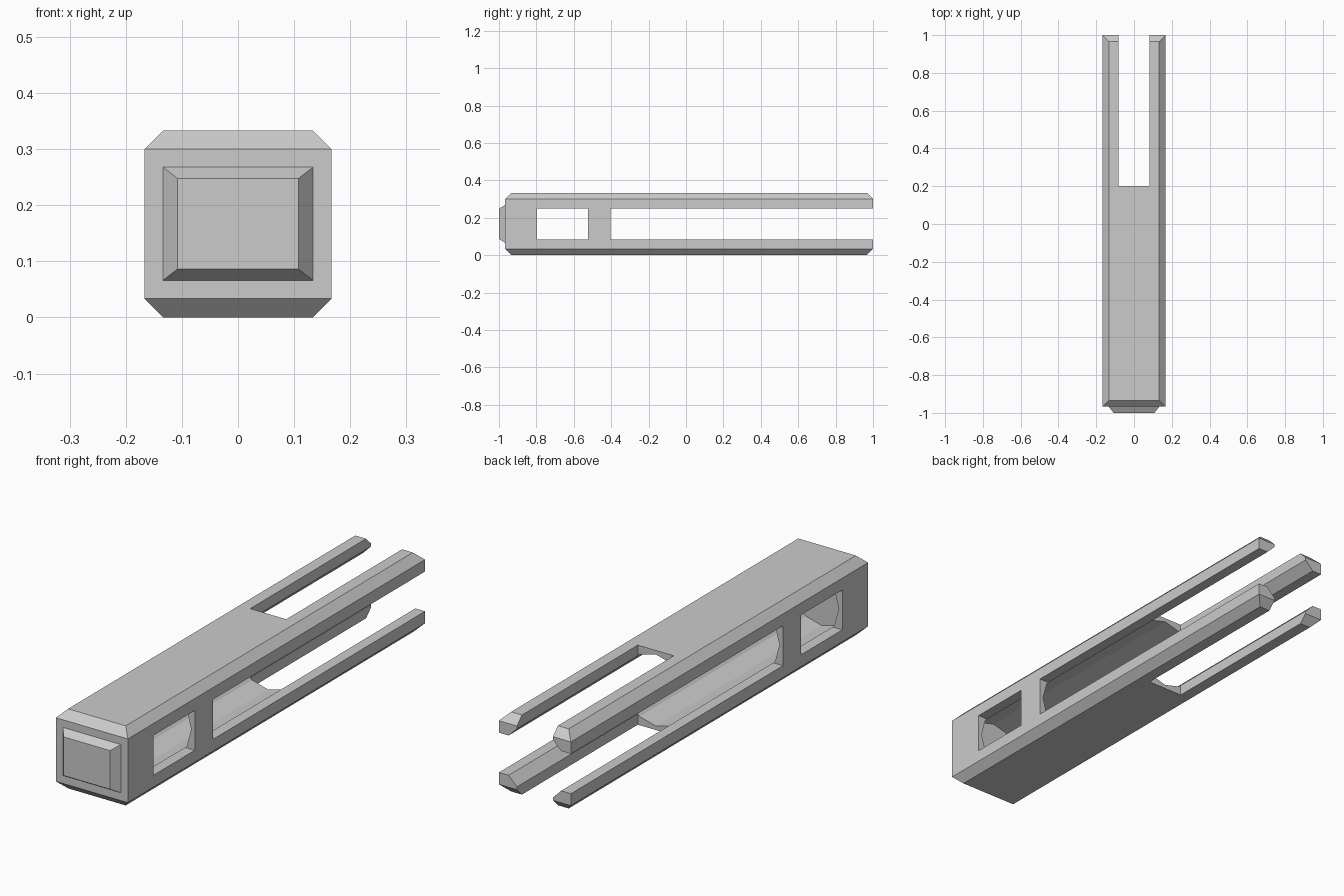
import bpy, bmesh
from math import cos, sin, tau

if "Cube" in bpy.data.objects:
    bpy.data.objects.remove(bpy.data.objects["Cube"])

S = 1 / 6       # half width of the square body
CH = 1 / 30     # chamfer size


def loft(name, loops):
    """Skin a stack of equal-length point loops and cap both ends."""
    bm = bmesh.new()
    rings = [[bm.verts.new(p) for p in loop] for loop in loops]
    n = len(rings[0])
    for a, b in zip(rings, rings[1:]):
        for i in range(n):
            j = (i + 1) % n
            bm.faces.new((a[i], a[j], b[j], b[i]))
    bm.faces.new(rings[0])
    bm.faces.new(rings[-1])
    bmesh.ops.recalc_face_normals(bm, faces=bm.faces)
    mesh = bpy.data.meshes.new(name)
    bm.to_mesh(mesh)
    bm.free()
    ob = bpy.data.objects.new(name, mesh)
    bpy.context.collection.objects.link(ob)
    return ob


def flat_rect(x, y0, y1, z):
    return [(-x, y0, z), (x, y0, z), (x, y1, z), (-x, y1, z)]


def front_rect(x, z0, z1, y):
    return [(-x, y, z0), (x, y, z0), (x, y, z1), (-x, y, z1)]


def box(name, x, y0, y1, z0, z1):
    return loft(name, [flat_rect(x, y0, y1, z) for z in (z0, z1)])


def subtract(target, cutter):
    cutter.hide_render = True
    mod = target.modifiers.new(cutter.name, 'BOOLEAN')
    mod.operation = 'DIFFERENCE'
    mod.solver = 'EXACT'
    mod.object = cutter
    bpy.context.view_layer.objects.active = target
    bpy.ops.object.modifier_apply(modifier=mod.name)
    bpy.data.objects.remove(cutter)


# Square body, chamfered around its top and bottom faces
body = loft("body", [flat_rect(S - c, -0.967 + c, 1 - c, z) for c, z in
                     ((CH, 0), (0, CH), (0, 2 * S - CH), (CH, 2 * S))])

# Twelve-sided bore, open at the back
subtract(body, loft("bore", [
    [(0.15 * cos(tau * i / 12), y, S + 0.15 * sin(tau * i / 12)) for i in range(12)]
    for y in (-0.9, 1.1)]))

# Side windows, long side slots, and top and bottom slots that leave four prongs
subtract(body, box("side_windows", 0.3, -0.797, -0.524, S / 2, S * 1.5))
subtract(body, box("side_slots", 0.3, -0.404, 1.2, S / 2, S * 1.5))
subtract(body, box("top_bottom_slots", S / 2, 0.2, 1.3, -0.2, 0.6))

# Bevelled plate on the front end
loft("front_plate", [front_rect(0.134, 0.066, 0.268, -0.967),
                     front_rect(0.108, 0.086, 0.248, -1.0)])
